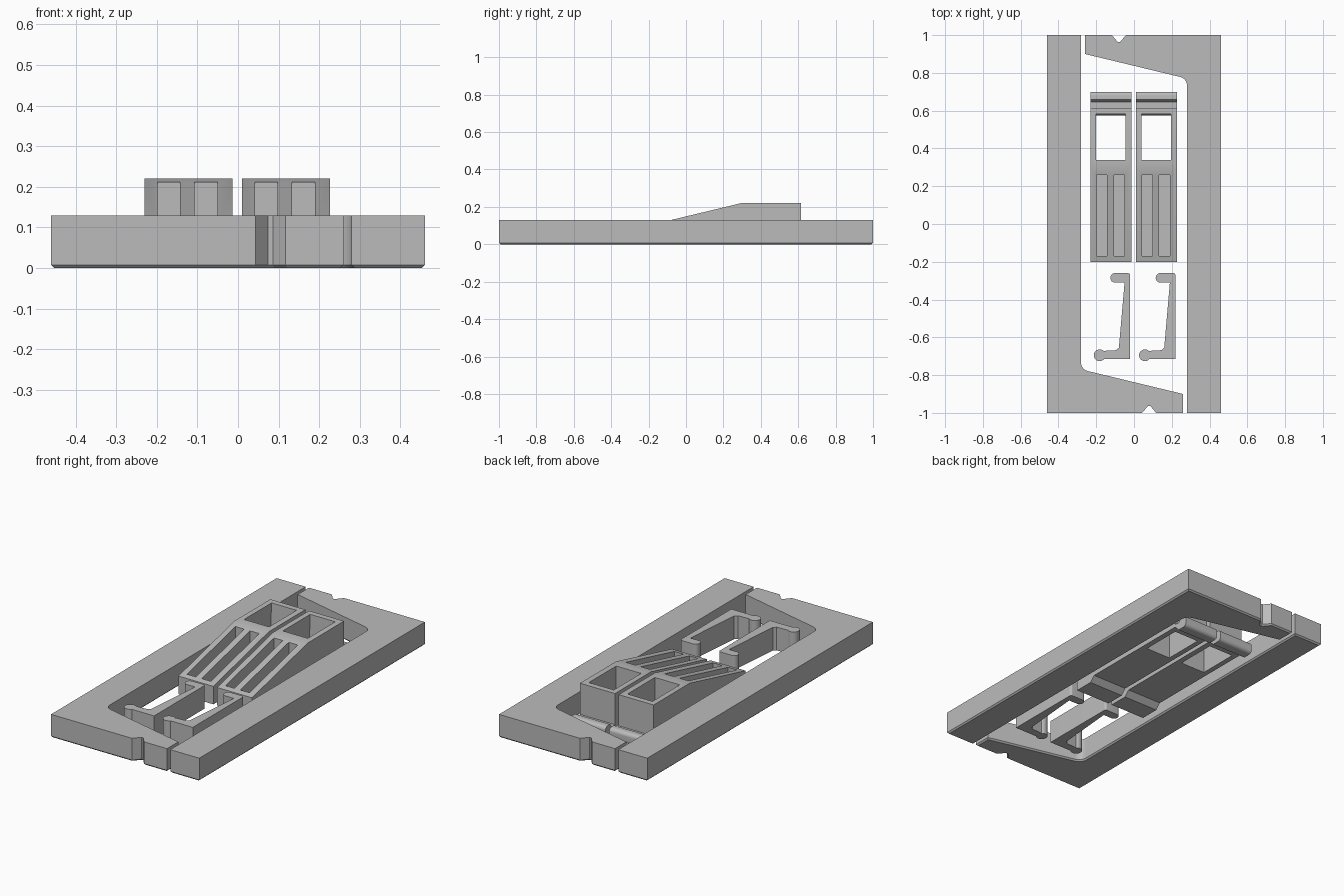
import bpy, bmesh, math
from mathutils import Vector

old = bpy.data.objects.get("Cube")
if old:
    bpy.data.objects.remove(old, do_unlink=True)

grey = bpy.data.materials.new("light grey plastic")
grey.use_nodes = True
colour = (0.5, 0.5, 0.5, 1)
grey.diffuse_color = colour
grey.node_tree.nodes["Principled BSDF"].inputs["Base Color"].default_value = colour


def rounded(points, steps=6):
    """Outline from (a, b) or (a, b, radius) corners, with filleted corners."""
    out = []
    for i, p in enumerate(points):
        c = Vector(p[:2])
        if len(p) == 2:
            out.append(c)
            continue
        u = (Vector(points[i - 1][:2]) - c).normalized()
        v = (Vector(points[(i + 1) % len(points)][:2]) - c).normalized()
        half = u.angle(v) / 2
        centre = c + (u + v).normalized() * p[2] / math.sin(half)
        reach = p[2] / math.tan(half)
        a, b = c + u * reach - centre, c + v * reach - centre
        for k in range(steps + 1):
            out.append(centre + a.lerp(b, k / steps).normalized() * p[2])
    return out


def prism(name, outline, low, high, axis="Z", chamfer=0):
    """Extrude an outline along z (x, y points) or along x (y, z points)."""
    def place(p, d):
        return (p.x, p.y, d) if axis == "Z" else (d, p.x, p.y)
    bm = bmesh.new()
    base = bm.faces.new([bm.verts.new(place(p, low)) for p in outline])
    new = bmesh.ops.extrude_face_region(bm, geom=[base])["geom"]
    shift = (0, 0, high - low) if axis == "Z" else (high - low, 0, 0)
    bmesh.ops.translate(bm, vec=shift, verts=[g for g in new if isinstance(g, bmesh.types.BMVert)])
    if chamfer:
        edges = [e for e in bm.edges if all(abs(v.co.z - low) < 1e-5 for v in e.verts)]
        bmesh.ops.bevel(bm, geom=edges, offset=chamfer, segments=1, affect="EDGES")
    bmesh.ops.recalc_face_normals(bm, faces=bm.faces)
    mesh = bpy.data.meshes.new(name)
    bm.to_mesh(mesh)
    bm.free()
    mesh.materials.append(grey)
    obj = bpy.data.objects.new(name, mesh)
    bpy.context.collection.objects.link(obj)
    return obj


def select(obj):
    bpy.ops.object.select_all(action="DESELECT")
    obj.select_set(True)
    bpy.context.view_layer.objects.active = obj


def smooth(obj):
    select(obj)
    bpy.ops.object.shade_smooth_by_angle(angle=math.radians(30))


def cut(obj, cutter):
    cutter.hide_render = True
    select(obj)
    mod = obj.modifiers.new("cut", "BOOLEAN")
    mod.operation, mod.solver, mod.object = "DIFFERENCE", "EXACT", cutter
    bpy.ops.object.modifier_apply(modifier=mod.name)
    bpy.data.objects.remove(cutter, do_unlink=True)


TOP = 0.13

# Two interlocking L-shaped frame halves, one turned half a revolution
frame = [(-.46, -1), (.043, -1), (.074, -.963), (.086, -.963), (.117, -1), (.26, -1),
         (.26, -.9), (-.28, -.77, .045), (-.28, 1), (-.46, 1)]
for name, turn in (("frame_front_half", 1), ("frame_back_half", -1)):
    pts = [Vector((p.x * turn, p.y * turn)) for p in rounded(frame)]
    smooth(prism(name, pts, 0, TOP, chamfer=.008))

# Side profile of the sloped lever body, with a front foot and a rear lip
lever = [(-.2, 0), (-.09, 0), (-.06, .03), (.61, .03), (.64, 0), (.7, 0, .02),
         (.7, .065, .02), (.66, .065), (.645, .045), (.615, .045),
         (.615, .22), (.295, .22), (-.2, .101)]
window = [(.34, -.1), (.567, -.1), (.587, .3), (.34, .3)]
slot = [(-.17, .05), (.26, .05), (.26, .3), (-.17, .3)]

# Hooked arm outline
hook = [(-.125, -.26, .024), (-.02, -.26, .012), (-.02, -.715), (-.165, -.715),
        (-.165, -.672), (-.095, -.668), (-.08, -.655), (-.05, -.31), (-.125, -.31, .024)]

for side, x in (("right", 0), ("left", .24)):
    body = prism(side + "_lever", rounded(lever), x - .23, x - .013, "X")
    cut(body, prism("window_cutter", rounded(window), x - .2, x - .045, "X"))
    for a, b in ((-.198, -.143), (-.107, -.05)):
        cut(body, prism("slot_cutter", rounded(slot), x + a, x + b, "X"))
    smooth(body)

    arm = prism(side + "_hook_arm", [p + Vector((x, 0)) for p in rounded(hook)], 0, TOP)
    smooth(arm)
    bpy.ops.mesh.primitive_cylinder_add(vertices=24, radius=.031, depth=TOP,
                                        location=(x - .182, -.695, TOP / 2))
    knob = bpy.context.object
    knob.name = side + "_hook_knob"
    knob.data.materials.append(grey)
    smooth(knob)
